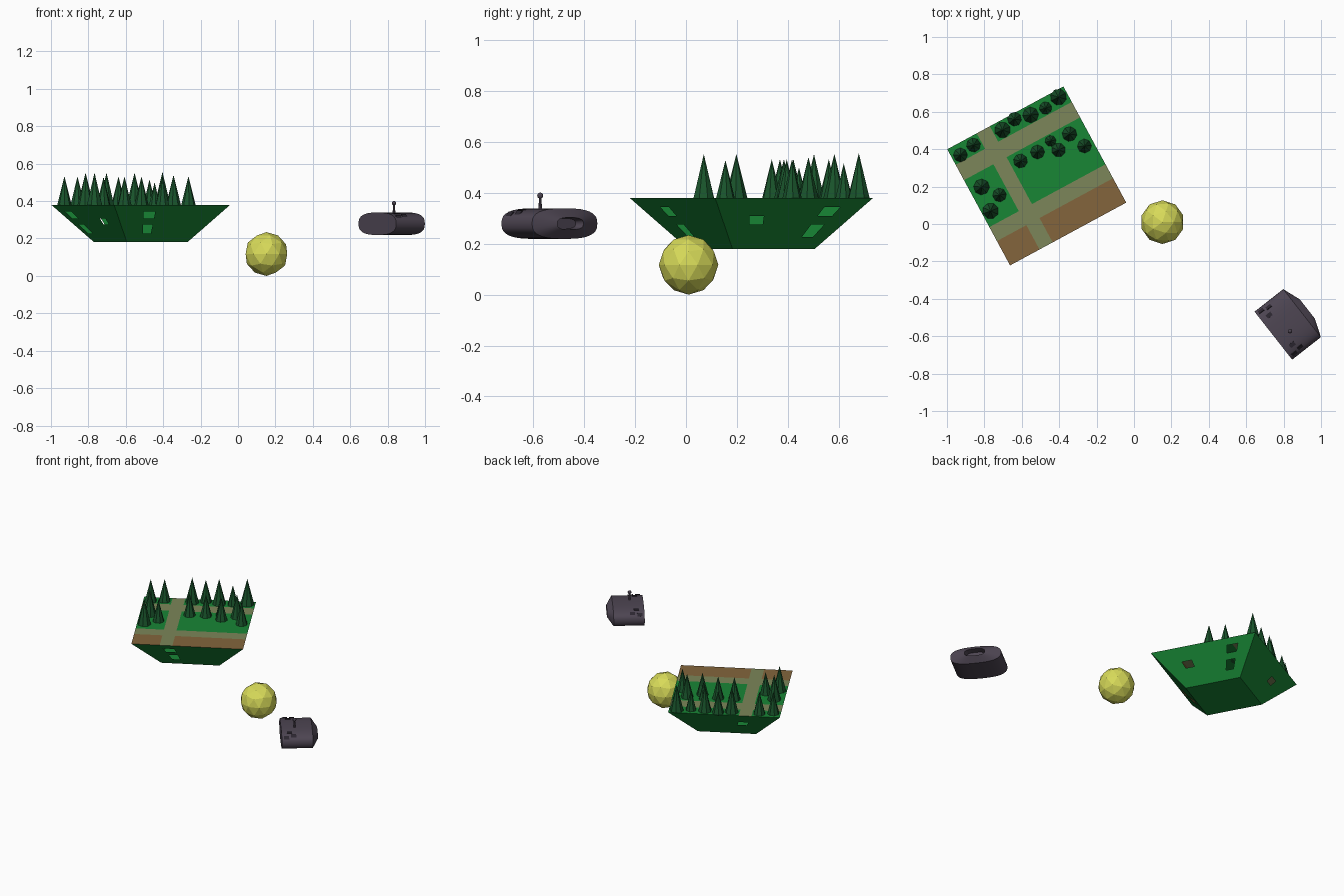
import bpy, bmesh, math
from mathutils import Matrix, Vector

if "Cube" in bpy.data.objects:
    bpy.data.objects.remove(bpy.data.objects["Cube"])


def material(name, rgb):
    m = bpy.data.materials.new(name)
    m.diffuse_color = (*rgb, 1)
    m.use_nodes = True
    m.node_tree.nodes["Principled BSDF"].inputs["Base Color"].default_value = m.diffuse_color
    return m


GRASS = material("grass", (0.009, 0.24, 0.036))
PATH = material("path", (0.20, 0.24, 0.10))
SOIL = material("soil", (0.23, 0.13, 0.045))
LEAF = material("leaf", (0.01, 0.09, 0.025))
YELLOW = material("yellow", (0.68, 0.70, 0.10))
HULL = material("hull", (0.075, 0.06, 0.085))
DARK = material("dark", (0.025, 0.02, 0.03))


def finish(name, bm, mats, matrix=Matrix(), fix_normals=True):
    bmesh.ops.remove_doubles(bm, verts=bm.verts, dist=1e-5)
    if fix_normals:
        bmesh.ops.recalc_face_normals(bm, faces=bm.faces)
    me = bpy.data.meshes.new(name)
    bm.to_mesh(me)
    bm.free()
    for m in mats:
        me.materials.append(m)
    ob = bpy.data.objects.new(name, me)
    ob.matrix_world = matrix
    bpy.context.collection.objects.link(ob)
    return ob


def quad(bm, pts, mat=0):
    f = bm.faces.new([bm.verts.new(p) for p in pts])
    f.material_index = mat


# ---- Floating garden: a hollow tapered tray with window openings ----
TOP, BOT, Z0, Z1 = 0.353, 0.184, 0.18, 0.38
garden = Matrix.Translation((-0.52, 0.257, 0)) @ Matrix.Rotation(math.radians(28.4), 4, 'Z')

# Ground split into lawn, paths and soil
bm = bmesh.new()
us = [-TOP, -0.174, -0.094, TOP]
vs = [-TOP, -0.205, -0.12, 0.165, 0.259, TOP]
for i in range(3):
    for j in range(5):
        mat = 1 if i == 1 or j in (2 - 1, 3) else (2 if j == 0 else 0)
        quad(bm, [(us[i], vs[j], Z1), (us[i + 1], vs[j], Z1),
                  (us[i + 1], vs[j + 1], Z1), (us[i], vs[j + 1], Z1)], mat)
finish("garden_ground", bm, [GRASS, PATH, SOIL], garden, False)

# Sloping walls: cells on a tapered grid, with the window cells left out
ROWS = [Z0, 0.227, 0.275, 0.308, 0.345, Z1]
LOW, MID, UP = 1, 2, 3
WINDOWS = [{(-0.375, LOW), (-0.375, UP)},
           {(-0.46, MID), (0.58, LOW), (0.58, UP)},
           {(0.40, MID)},
           {(-0.68, LOW), (-0.68, UP), (0.38, MID)}]
bm = bmesh.new()
for k, wins in enumerate(WINDOWS):
    spin = Matrix.Rotation(k * math.pi / 2, 4, 'Z')
    centres = {s for s, r in wins}
    cols = sorted([-1, 1] + [s + d for s in centres for d in (-0.11, 0.11)])

    def wall_point(s, z):
        h = BOT + (TOP - BOT) * (z - Z0) / (Z1 - Z0)
        return spin @ Vector((s * h, -h, z))

    for a, b in zip(cols, cols[1:]):
        for r in range(5):
            if any(a < s < b and r == row for s, row in wins):
                continue
            quad(bm, [wall_point(a, ROWS[r]), wall_point(b, ROWS[r]),
                      wall_point(b, ROWS[r + 1]), wall_point(a, ROWS[r + 1])])
quad(bm, [(-BOT, -BOT, Z0), (-BOT, BOT, Z0), (BOT, BOT, Z0), (BOT, -BOT, Z0)])
finish("garden_walls", bm, [GRASS], garden, False)

# Cone trees: x, y, radius
TREES = [(-.928, .369, .038), (-.858, .422, .038), (-.703, .503, .043), (-.639, .561, .038),
         (-.553, .583, .043), (-.473, .620, .034), (-.404, .679, .044), (-.815, .198, .043),
         (-.719, .155, .037), (-.767, .070, .043), (-.607, .337, .038), (-.516, .385, .038),
         (-.446, .444, .030), (-.404, .396, .038), (-.345, .481, .040), (-.265, .417, .038)]
for n, (x, y, r) in enumerate(TREES):
    bm = bmesh.new()
    bmesh.ops.create_cone(bm, cap_ends=True, segments=8, radius1=r, radius2=0, depth=4 * r)
    finish(f"tree_{n + 1}", bm, [LEAF],
           Matrix.Translation((x, y, Z1 + 2 * r)) @ Matrix.Rotation(n, 4, 'Z'))

# ---- Yellow faceted ball ----
bm = bmesh.new()
bmesh.ops.create_icosphere(bm, subdivisions=2, radius=0.117)
finish("ball", bm, [YELLOW], Matrix.Translation((0.152, 0.01, 0.117)))

# ---- Small craft: oval tube with flat back, tapering to a recessed front opening ----
craft = Matrix.Translation((0.745, -0.597, 0.279)) @ Matrix.Rotation(math.radians(-51.9), 4, 'Z')
W, H, N = 0.163, 0.06, 32


def oval(t, sx=1, sz=1, n=2.7):
    c, s = math.cos(t), math.sin(t)
    e = 2 / n
    return (W * sx * math.copysign(abs(c) ** e, c), H * sz * math.copysign(abs(s) ** e, s))


bm = bmesh.new()
rings = []
for q, sx, sz in [(0, 1, 1), (0.195, 1, 1), (0.231, 0.40, 0.40), (0.19, 0.36, 0.34)]:
    ring = []
    for i in range(N):
        x, z = oval(2 * math.pi * i / N, sx, sz)
        ring.append(bm.verts.new((x, q, z)))
    rings.append(ring)
for a, b in zip(rings, rings[1:]):
    for i in range(N):
        bm.faces.new([a[i], a[(i + 1) % N], b[(i + 1) % N], b[i]])
bm.faces.new(rings[0])
bm.faces.new(rings[-1])
hull = finish("craft_hull", bm, [HULL], craft)
bpy.context.view_layer.objects.active = hull
hull.select_set(True)
bpy.ops.object.shade_smooth_by_angle(angle=math.radians(25))

# Small hatches lying on both shoulders
n = 0
for side in (-1, 1):
    for x, q, tilt in [(0.145, 0.03, 50), (0.137, 0.075, 45), (0.10, 0.05, 8)]:
        z = H * (1 - (x / W) ** 2.7) ** (1 / 2.7)
        n += 1
        bm = bmesh.new()
        bmesh.ops.create_cube(bm, size=1)
        bmesh.ops.scale(bm, vec=(0.022, 0.032, 0.004), verts=bm.verts)
        finish(f"craft_hatch_{n}", bm, [DARK], craft @ Matrix.Translation((side * x, q, z))
               @ Matrix.Rotation(math.radians(side * tilt), 4, 'Y'))

# Antenna with a ball tip
mast = craft @ Matrix.Translation((0.036, 0.085, 0))
bm = bmesh.new()
bmesh.ops.create_cone(bm, cap_ends=True, segments=10, radius1=0.008, radius2=0.004, depth=0.05,
                      matrix=Matrix.Translation((0, 0, 0.08)))
bmesh.ops.create_uvsphere(bm, u_segments=12, v_segments=8, radius=0.012,
                          matrix=Matrix.Translation((0, 0, 0.11)))
finish("craft_antenna", bm, [HULL], mast)
